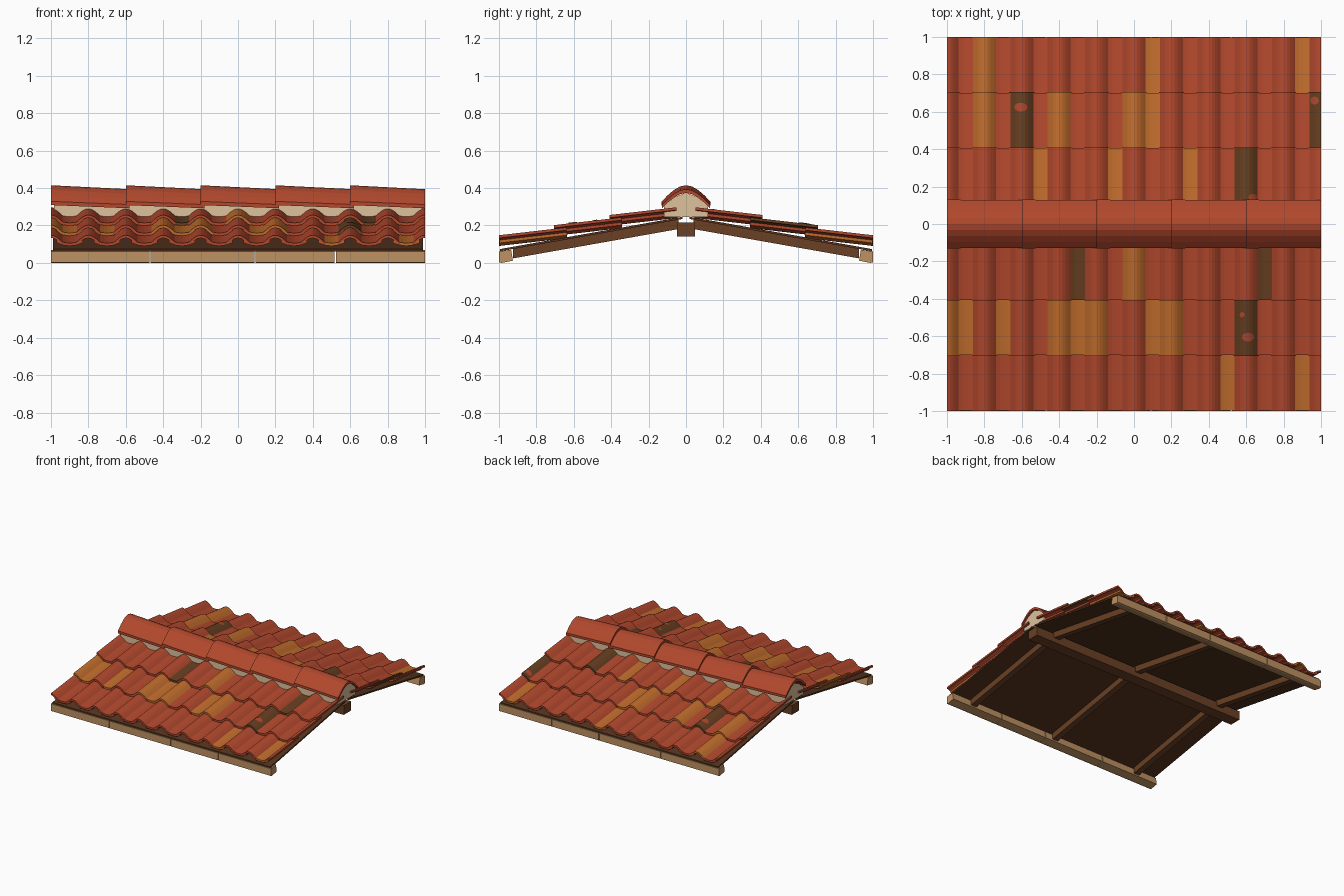
import bpy, bmesh, math

cube = bpy.data.objects.get("Cube")
if cube:
    bpy.data.objects.remove(cube, do_unlink=True)


def material(name, rgb):
    lin = [((c / 255 + 0.055) / 1.055) ** 2.4 for c in rgb]
    m = bpy.data.materials.new(name)
    m.use_nodes = True
    m.diffuse_color = (*lin, 1)
    bsdf = m.node_tree.nodes["Principled BSDF"]
    bsdf.inputs["Base Color"].default_value = (*lin, 1)
    bsdf.inputs["Roughness"].default_value = 0.9
    return m


RED = material("terracotta red", (178, 72, 45))
ORANGE = material("ochre orange", (192, 108, 44))
DARK = material("burnt brown", (102, 62, 32))
MORTAR = material("mortar beige", (222, 194, 156))
TAN = material("eave board tan", (190, 146, 98))
BROWN = material("beam brown", (106, 64, 37))
DEEP = material("sheathing dark brown", (86, 52, 30))
TILE_MATS = [RED, ORANGE, DARK]


def finish(bm, name, mats):
    bmesh.ops.recalc_face_normals(bm, faces=bm.faces)
    me = bpy.data.meshes.new(name)
    bm.to_mesh(me)
    bm.free()
    ob = bpy.data.objects.new(name, me)
    for m in mats:
        me.materials.append(m)
    bpy.context.collection.objects.link(ob)
    return ob


def loft(bm, ring_a, ring_b, mat=0):
    """Closed prism between two matching outlines."""
    a = [bm.verts.new(p) for p in ring_a]
    b = [bm.verts.new(p) for p in ring_b]
    n = len(a)
    faces = [bm.faces.new((a[i], a[(i + 1) % n], b[(i + 1) % n], b[i])) for i in range(n)]
    faces += [bm.faces.new(a[::-1]), bm.faces.new(b)]
    for f in faces:
        f.material_index = mat


def prism(name, mat, outline, x0, x1):
    """Extrude a (y, z) outline along x."""
    bm = bmesh.new()
    loft(bm, [(x0, y, z) for y, z in outline], [(x1, y, z) for y, z in outline])
    return finish(bm, name, [mat])


def arch(half, rise, thick, u0=-1.0, u1=1.0, segs=8):
    """Curved strip outline; a negative rise makes a trough."""
    us = [u0 + (u1 - u0) * i / segs for i in range(segs + 1)]
    top = [(u * half, rise * math.cos(u * math.pi / 2)) for u in us]
    return top + [(w, h - thick) for w, h in reversed(top)]


# Roof tile layout
PITCH, COURSE, LENGTH, SLOPE, LIFT = 0.2, 0.295, 0.36, 0.115, 0.054
HALF, RISE, THICK, BASE = 0.067, 0.042, 0.015, 0.106


def cover_top(course, dx, y):
    eave = 1 - COURSE * course
    return BASE + LIFT * course + SLOPE * (eave - abs(y)) + RISE * math.cos(dx / HALF * math.pi / 2)


# Odd-coloured tiles by (side, course): column in tenths of a unit -> material
# even columns are covers, odd columns are troughs
ODD = {
    (1, 0): {-8: 1, 1: 1, 9: 1},
    (1, 1): {-8: 1, -6: 2, -4: 1, 0: 1, 1: 1, 10: 2},
    (1, 2): {-5: 1, -1: 1, 3: 1, 6: 2},
    (-1, 0): {5: 1, 9: 1},
    (-1, 1): {-10: 1, -9: 1, -7: 1, -4: 1, -3: 1, -2: 1, 1: 1, 2: 1, 6: 2},
    (-1, 2): {-3: 2, 0: 1, 7: 2},
}

for side, label in ((1, "back"), (-1, "front")):
    for course in range(3):
        bm = bmesh.new()
        eave = 1 - COURSE * course
        for col in range(-10, 11):
            if col % 2:
                shape = arch(0.07, -0.016, THICK)
                z, y0 = BASE + 0.016, eave - 0.004
            else:
                u0 = 0.0 if col == -10 else -1.0
                u1 = 0.0 if col == 10 else 1.0
                shape = arch(HALF, RISE, THICK, u0, u1)
                z, y0 = BASE, eave
            z += LIFT * course
            y1 = max(y0 - LENGTH, 0.03)
            x = col * PITCH / 2
            rise = SLOPE * (y0 - y1)
            loft(bm, [(x + w, side * y0, z + h) for w, h in shape],
                 [(x + w, side * y1, z + h + rise) for w, h in shape],
                 ODD[side, course].get(col, 0))
        finish(bm, f"{label}_tile_course_{course + 1}", TILE_MATS)

# Red patches lying on the burnt tiles, built in strips that follow the curve
PATCHES = ((1, -0.6, -0.005, 0.625, 0.035, 0.022), (1, 1, -0.035, 0.66, 0.022, 0.02),
           (1, 0.6, 0.01, -0.605, 0.032, 0.022), (1, 0.6, -0.022, -0.485, 0.013, 0.013),
           (2, 0.6, 0.035, 0.145, 0.022, 0.015))
bm = bmesh.new()
for course, cx, dx, cy, rx, ry in PATCHES:
    rows = []
    for i in range(11):
        a = math.pi * i / 10
        px, reach = dx - rx * math.cos(a), ry * math.sin(a) + 0.001
        rows.append([bm.verts.new((cx + px, y, cover_top(course, px, y) + 0.004))
                     for y in (cy - reach, cy + reach)])
    for (a, b), (c, d) in zip(rows, rows[1:]):
        bm.faces.new((a, c, d, b))
finish(bm, "tile_patches", [RED])

# Ridge caps, each dropping under the next one
for i in range(5):
    bm = bmesh.new()
    x = -1 + 0.4 * i
    head, tail = arch(0.13, 0.086, 0.02), arch(0.128, 0.082, 0.02)
    loft(bm, [(x, y, 0.329 + z) for y, z in head],
         [(min(x + 0.42, 1), y, 0.312 + z) for y, z in tail])
    finish(bm, f"ridge_cap_{i + 1}", [RED])

# Mortar bed under the ridge
half_bed = [(0.118, 0.245), (0.118, 0.306), (0.06, 0.352), (0.0, 0.376)]
prism("ridge_mortar", MORTAR, half_bed + [(-y, z) for y, z in half_bed[2::-1]], -0.985, 0.985)

# Ridge beam
prism("ridge_beam", BROWN, [(-0.048, 0.14), (0.048, 0.14), (0.048, 0.215), (-0.048, 0.215)], -0.995, 0.995)


def deck(y):
    """Height of the sheathing top."""
    return 0.073 + 0.177 * (1 - y)


def sloped(y0, y1, upper, lower, side):
    pts = [(y0, deck(y0) - upper), (y1, deck(y1) - upper), (y1, deck(y1) - lower), (y0, deck(y0) - lower)]
    return [(side * y, z) for y, z in pts]


for side, label in ((1, "back"), (-1, "front")):
    # Sheathing and rafters
    prism(f"{label}_sheathing", DEEP, sloped(0.995, 0.02, 0, 0.012, side), -0.99, 0.99)
    for i, x in enumerate((-0.8, 0, 0.8)):
        prism(f"{label}_rafter_{i + 1}", BROWN, sloped(0.925, 0.04, 0.01, 0.062, side), x - 0.025, x + 0.025)
    # Eave boards with narrow joints
    joints = (-1.0, -0.47, 0.09, 0.52, 1.0)
    outline = [(side * y, z) for y, z in ((1, 0.003), (1, 0.062), (0.935, 0.07), (0.925, 0.012), (0.985, 0))]
    for i, (a, b) in enumerate(zip(joints, joints[1:])):
        prism(f"{label}_eave_board_{i + 1}", TAN, outline,
              a + (0.003 if i else 0), b - (0.003 if i < 3 else 0))
